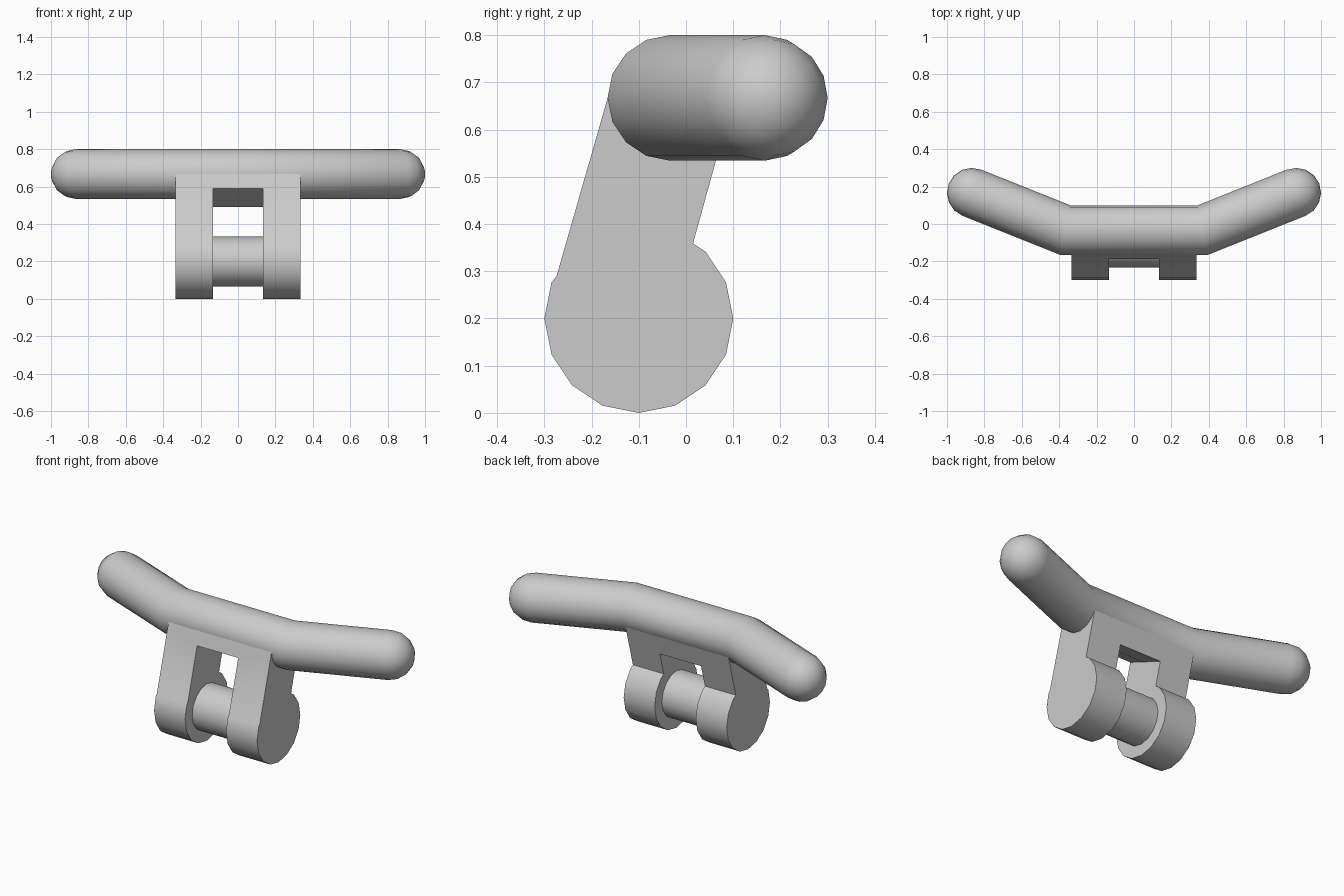
import bpy, bmesh
from math import cos, sin, pi, radians
from mathutils import Vector

cube = bpy.data.objects.get("Cube")
if cube:
    bpy.data.objects.remove(cube, do_unlink=True)

GREY = (0.6, 0.6, 0.6, 1)
grey = bpy.data.materials.new("plain grey")
grey.use_nodes = True
grey.diffuse_color = GREY
grey.node_tree.nodes["Principled BSDF"].inputs["Base Color"].default_value = GREY

SIDES = 16
BAR_R = 0.133
BAR_Y, BAR_Z = -0.033, 0.667
PIN = Vector((0, -0.1, 0.2))


def finish(name, bm):
    bmesh.ops.recalc_face_normals(bm, faces=bm.faces)
    mesh = bpy.data.meshes.new(name)
    bm.to_mesh(mesh)
    bm.free()
    mesh.materials.append(grey)
    obj = bpy.data.objects.new(name, mesh)
    bpy.context.collection.objects.link(obj)
    return obj


def smooth(obj):
    bpy.ops.object.select_all(action='DESELECT')
    obj.select_set(True)
    bpy.context.view_layer.objects.active = obj
    bpy.ops.object.shade_smooth_by_angle(angle=radians(30))


def prism(name, profile, half):
    """Extrude a side profile of (y, z) points across x."""
    bm = bmesh.new()
    rings = [[bm.verts.new((x, y, z)) for y, z in profile] for x in (-half, half)]
    bm.faces.new(rings[0])
    bm.faces.new(rings[1])
    bridge(bm, *rings)
    return finish(name, bm)


def bridge(bm, a, b):
    for i in range(len(a)):
        j = (i + 1) % len(a)
        bm.faces.new((a[i], a[j], b[j], b[i]))


def circle(radius, first=0, last=SIDES - 1):
    return [(PIN.y + radius * cos(2 * pi * k / SIDES),
             PIN.z + radius * sin(2 * pi * k / SIDES)) for k in range(first, last + 1)]


# Forked bracket: round lower end running up into a leaning slab
outline = [(-0.166, BAR_Z), (-0.274, 0.29)]
outline += circle(0.2, 7, 18)
outline += [(0.015, 0.359), (0.1, BAR_Z)]
bracket = prism("forked_bracket", outline, 0.333)

# Slot that splits the bracket into two legs
slot = prism("slot_cutter", [(-0.5, 0.72), (-0.5, -0.2), (0.3, -0.2), (0.3, 0.386)], 0.133)
slot.hide_render = True
cut = bracket.modifiers.new("slot", 'BOOLEAN')
cut.operation = 'DIFFERENCE'
cut.solver = 'EXACT'
cut.object = slot
bpy.context.view_layer.objects.active = bracket
bpy.ops.object.modifier_apply(modifier=cut.name)
bpy.data.objects.remove(slot, do_unlink=True)
smooth(bracket)

# Pin between the legs
smooth(prism("cross_pin", circle(BAR_R), 0.14))

# Bent handlebar: mitred tube with domed ends
bm = bmesh.new()
bend = Vector((0.367, BAR_Y, BAR_Z))
tip = Vector((0.867, 0.167, BAR_Z))
along = (tip - bend).normalized()
across = Vector((along.y, -along.x, 0))
mitre = Vector((along.y / (1 + along.x), -1, 0))
stations = [(bend, mitre, BAR_R)]
for step in range(4):
    a = step * pi / 8
    stations.append((tip + along * BAR_R * sin(a), across, BAR_R * cos(a)))


def ring(centre, side, radius, sign):
    verts = []
    for k in range(SIDES):
        a = 2 * pi * k / SIDES
        p = centre + side * radius * cos(a) + Vector((0, 0, radius * sin(a)))
        verts.append(bm.verts.new((sign * p.x, p.y, p.z)))
    return verts


middle = []
for sign in (-1, 1):
    rings = [ring(*s, sign) for s in stations]
    middle.append(rings[0])
    for a, b in zip(rings, rings[1:]):
        bridge(bm, a, b)
    end = tip + along * BAR_R
    pole = bm.verts.new((sign * end.x, end.y, end.z))
    for k in range(SIDES):
        bm.faces.new((rings[-1][k], rings[-1][(k + 1) % SIDES], pole))
bridge(bm, *middle)
smooth(finish("bent_handlebar", bm))
